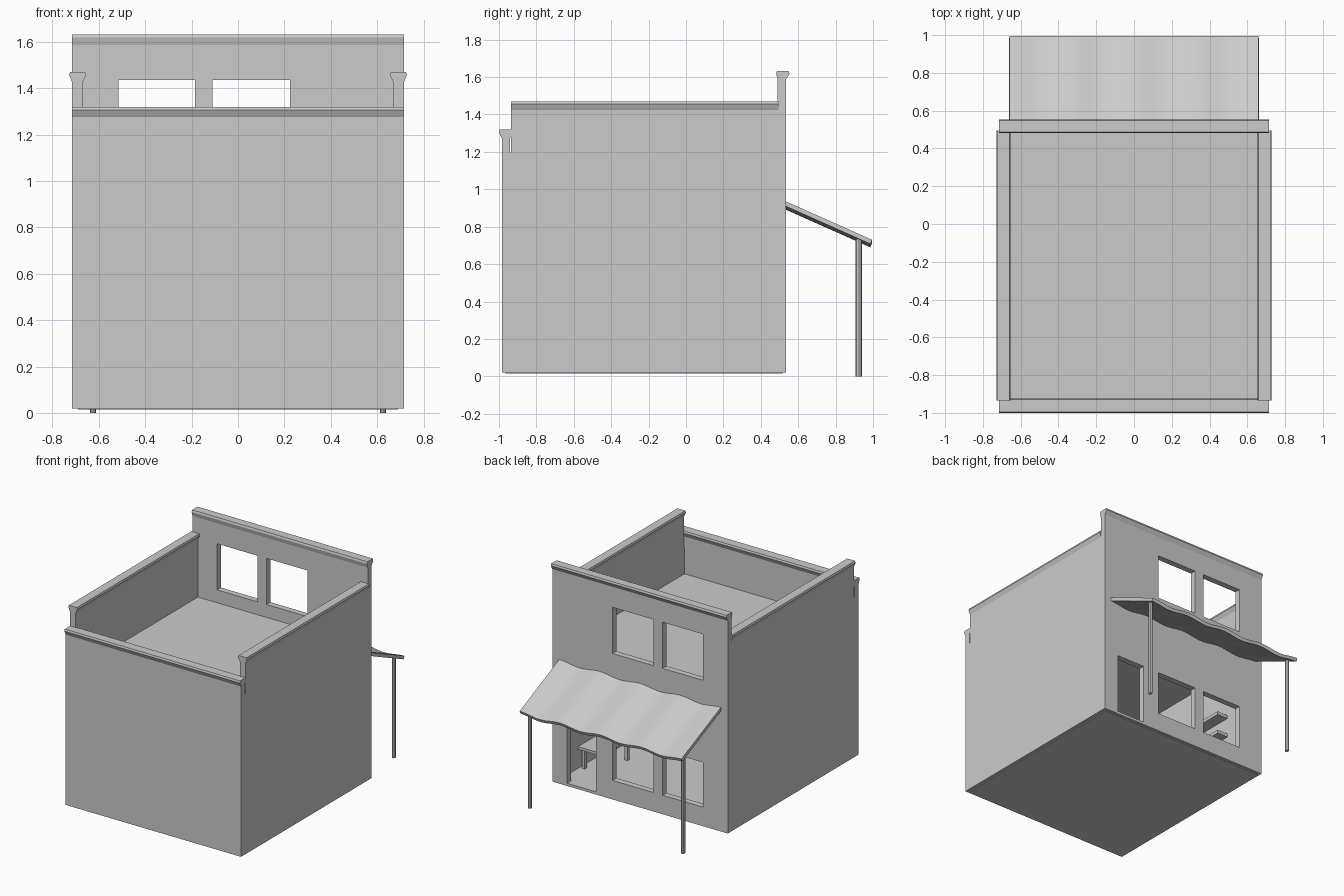
import bpy, bmesh, math
from mathutils import Vector

if "Cube" in bpy.data.objects:
    bpy.data.objects.remove(bpy.data.objects["Cube"])


def finish(name, bm):
    bmesh.ops.recalc_face_normals(bm, faces=bm.faces)
    me = bpy.data.meshes.new(name)
    bm.to_mesh(me)
    bm.free()
    ob = bpy.data.objects.new(name, me)
    bpy.context.collection.objects.link(ob)
    return ob


def prism(name, pts, offset):
    """Closed 3D outline swept along an offset vector."""
    bm = bmesh.new()
    f = bm.faces.new([bm.verts.new(p) for p in pts])
    r = bmesh.ops.extrude_face_region(bm, geom=[f])
    vs = [g for g in r["geom"] if isinstance(g, bmesh.types.BMVert)]
    bmesh.ops.translate(bm, verts=vs, vec=Vector(offset))
    return finish(name, bm)


def box(name, x0, x1, y0, y1, z0, z1):
    return prism(name, [(x0, y0, z0), (x1, y0, z0), (x1, y1, z0), (x0, y1, z0)],
                 (0, 0, z1 - z0))


def coped(a, b, oa, ob, z0, top):
    """Wall section from a to b with a flared coping from oa to ob."""
    return [(a, z0), (b, z0), (b, top - .045), (b + (ob - b) * .35, top - .035),
            (ob, top - .014), (ob - .004, top), (oa + .004, top), (oa, top - .014),
            (a + (oa - a) * .35, top - .035), (a, top - .045)]


# Side walls with coping
for s, side in ((1, "right"), (-1, "left")):
    sec = coped(.67, .715, .655, .728, .02, 1.47)
    prism(side + "_wall_upper", [(s * u, -.935, max(z, 1.2)) for u, z in sec], (0, 1.43, 0))
    box(side + "_wall", *sorted((s * .67, s * .715)), -.985, .5, .02, 1.2)

# Plain end wall
prism("plain_wall", [(-.715, u, z) for u, z in coped(-.985, -.94, -1, -.925, .02, 1.32)],
      (1.43, 0, 0))

# Shopfront wall with door and window openings
xs = [-.715, -.515, -.185, -.11, .225, .36, .595, .715]
zs = [.02, .04, .16, .49, 1.095, 1.435, 1.6]
win = [(-.515, -.185), (-.11, .225)]


def is_hole(x, z):
    if any(a < x < b for a, b in win) and (.16 < z < .49 or 1.095 < z < 1.435):
        return True
    return .36 < x < .595 and .04 < z < .49


bm = bmesh.new()
for x0, x1 in zip(xs, xs[1:]):
    for z0, z1 in zip(zs, zs[1:]):
        if not is_hole((x0 + x1) / 2, (z0 + z1) / 2):
            bm.faces.new([bm.verts.new(p) for p in
                          ((x0, .49, z0), (x1, .49, z0), (x1, .49, z1), (x0, .49, z1))])
bmesh.ops.remove_doubles(bm, verts=bm.verts, dist=.0001)
r = bmesh.ops.extrude_face_region(bm, geom=bm.faces[:])
bmesh.ops.translate(bm, vec=(0, .045, 0),
                    verts=[g for g in r["geom"] if isinstance(g, bmesh.types.BMVert)])
finish("shopfront_wall", bm)
prism("shopfront_coping",
      [(-.715, u, z) for u, z in coped(.49, .535, .482, .553, 1.58, 1.632)], (1.43, 0, 0))

# Floor and roof slabs
box("floor_slab", -.69, .69, -.965, .515, .015, .04)
box("roof_slab", -.68, .68, -.95, .5, .96, 1.0)

# Interior: wall shelves and a low table
for i, z in enumerate((.44, .59)):
    box(f"shelf_{i}", -.675, -.58, -.35, .22, z, z + .025)
box("table_top", .46, .67, -.02, .3, .18, .2)
for i, (x, y) in enumerate(((.48, 0), (.48, .27), (.64, 0), (.64, .27))):
    box(f"table_leg_{i}", x - .012, x + .012, y - .012, y + .012, .03, .185)

# Wavy awning sheet
n, waves = 48, 4
bm = bmesh.new()
rows = []
for y, z in ((.53, .915), (.99, .71)):
    rows.append([bm.verts.new((-.66 + 1.32 * i / n, y,
                               z + .009 * math.cos(2 * math.pi * waves * i / n)))
                 for i in range(n + 1)])
for i in range(n):
    bm.faces.new((rows[0][i], rows[0][i + 1], rows[1][i + 1], rows[1][i]))
awning = finish("awning", bm)
m = awning.modifiers.new("thickness", "SOLIDIFY")
m.thickness, m.offset = .024, 0
for p in awning.data.polygons:
    p.use_smooth = True
bpy.context.view_layer.objects.active = awning
awning.select_set(True)
bpy.ops.object.modifier_apply(modifier="thickness")
bpy.ops.object.shade_smooth_by_angle(angle=math.radians(40))

# Awning posts
for s, side in ((1, "right"), (-1, "left")):
    prism(side + "_awning_post",
          [(s * .625 + .013 * math.cos(a * math.pi / 4), .924 + .017 * math.sin(a * math.pi / 4), 0)
           for a in range(8)], (0, 0, .735))
